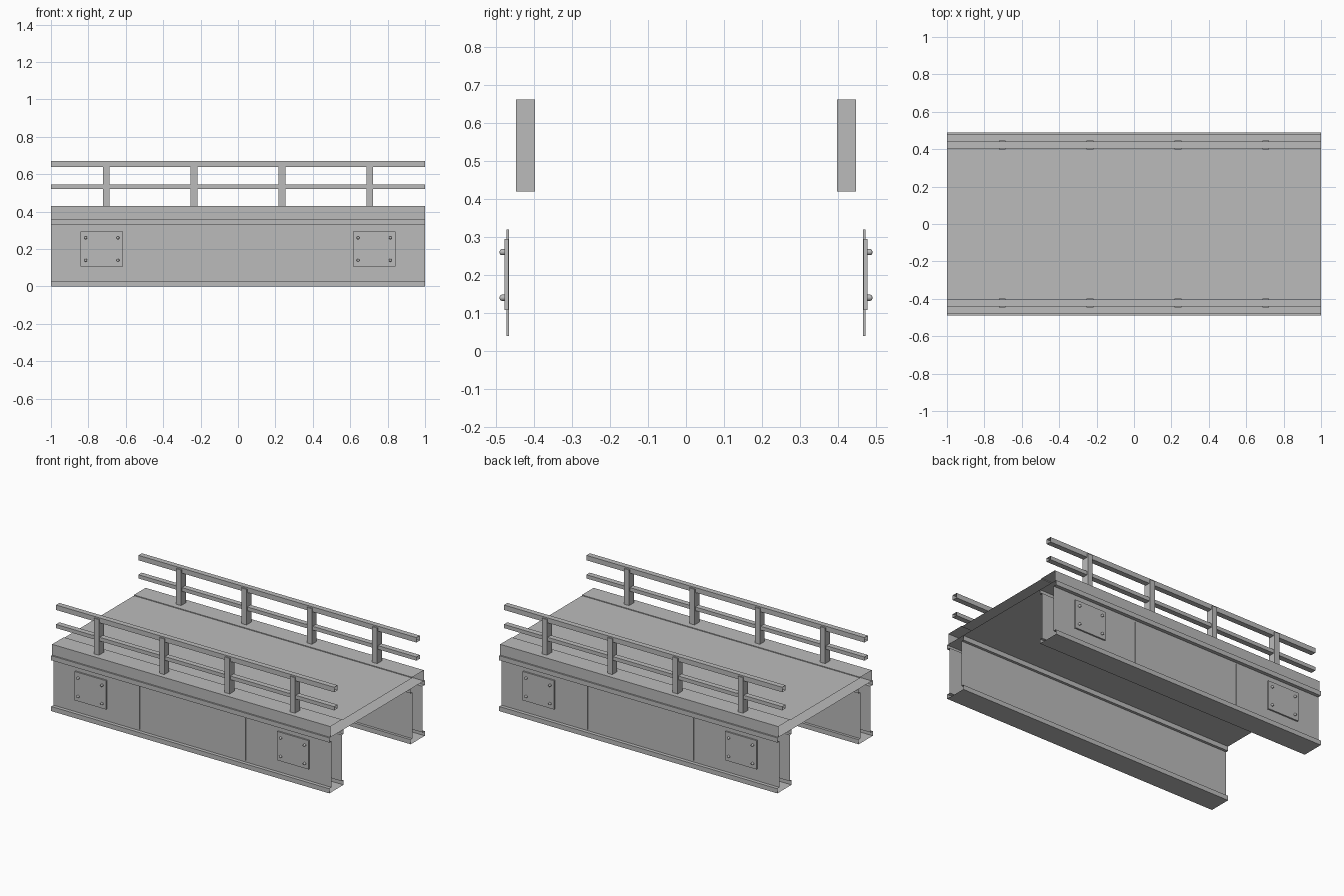
import bpy, bmesh, math
from mathutils import Matrix

cube = bpy.data.objects.get("Cube")
if cube:
    bpy.data.objects.remove(cube, do_unlink=True)

steel = bpy.data.materials.new("grey steel")
steel.use_nodes = True
grey = (0.5, 0.5, 0.5, 1)
steel.diffuse_color = grey
steel.node_tree.nodes["Principled BSDF"].inputs["Base Color"].default_value = grey


def finish(name, bm):
    bmesh.ops.recalc_face_normals(bm, faces=bm.faces)
    mesh = bpy.data.meshes.new(name)
    bm.to_mesh(mesh)
    bm.free()
    mesh.materials.append(steel)
    ob = bpy.data.objects.new(name, mesh)
    bpy.context.collection.objects.link(ob)
    return ob


def open_extrusion(name, profile):
    """Sweep a closed (y, z) outline along x, leaving both ends open."""
    bm = bmesh.new()
    rings = [[bm.verts.new((x, y, z)) for y, z in profile] for x in (-1, 1)]
    n = len(profile)
    for i in range(n):
        j = (i + 1) % n
        bm.faces.new((rings[0][i], rings[0][j], rings[1][j], rings[1][i]))
    return finish(name, bm)


def rect(y0, y1, z0, z1):
    return [(y0, z0), (y1, z0), (y1, z1), (y0, z1)]


def box(name, x, y, z):
    """Closed box from (low, high) pairs."""
    bm = bmesh.new()
    bmesh.ops.create_cube(bm, size=1)
    for v in bm.verts:
        v.co = [r[0] if c < 0 else r[1] for c, r in zip(v.co, (x, y, z))]
    return finish(name, bm)


def bolt(name, x, side, z):
    """Round-headed bolt pointing outward in y."""
    bm = bmesh.new()
    bmesh.ops.create_cone(bm, cap_ends=True, segments=16, radius1=0.008,
                          radius2=0.008, depth=0.014)
    rim = [e for e in bm.edges if all(v.co.z > 0 for v in e.verts)]
    bmesh.ops.bevel(bm, geom=rim, offset=0.005, segments=3, profile=0.5,
                    affect='EDGES')
    turn = Matrix.Rotation(-side * math.pi / 2, 4, 'X')
    bm.transform(Matrix.Translation((x, side * 0.483, z)) @ turn)
    ob = finish(name, bm)
    bpy.ops.object.select_all(action='DESELECT')
    ob.select_set(True)
    bpy.context.view_layer.objects.active = ob
    bpy.ops.object.shade_smooth_by_angle(angle=math.radians(40))


# Deck slab with slightly raised kerbs
half = [(0.48, 0.36), (0.48, 0.43), (0.36, 0.43), (0.36, 0.425)]
open_extrusion("deck", half + [(-y, z) for y, z in reversed(half)])

# Hollow girder outline: wide flanges, boxed web
OUT, IN, WEB_OUT, WEB_IN = 0.49, 0.345, 0.467, 0.362
girder = [(OUT, 0), (OUT, 0.03), (WEB_OUT, 0.03), (WEB_OUT, 0.33),
          (OUT, 0.33), (OUT, 0.36), (IN, 0.36), (IN, 0.33),
          (WEB_IN, 0.33), (WEB_IN, 0.03), (IN, 0.03), (IN, 0)]

for side, label in ((-1, "front"), (1, "back")):
    def span(a, b):
        return tuple(sorted((side * a, side * b)))

    open_extrusion(label + "_girder", [(side * y, z) for y, z in girder])

    # Web ribs
    for i, x in enumerate((-0.38, 0.38)):
        box(f"{label}_rib_{i}", (x - 0.003, x + 0.003),
            span(0.466, 0.472), (0.04, 0.32))

    # Bolted plates
    for i, x in enumerate((-0.728, 0.728)):
        box(f"{label}_plate_{i}", (x - 0.113, x + 0.113),
            span(0.467, 0.477), (0.108, 0.295))
        for dx in (-0.086, 0.086):
            for z in (0.14, 0.26):
                bolt(f"{label}_bolt", x + dx, side, z)

    # Railing
    for i in range(4):
        x = -0.705 + 0.47 * i
        box(f"{label}_post_{i}", (x - 0.018, x + 0.018),
            span(0.397, 0.447), (0.42, 0.661))
    y0, y1 = span(0.405, 0.44)
    open_extrusion(label + "_top_rail", rect(y0, y1, 0.638, 0.67))
    open_extrusion(label + "_mid_rail", rect(y0, y1, 0.52, 0.544))
